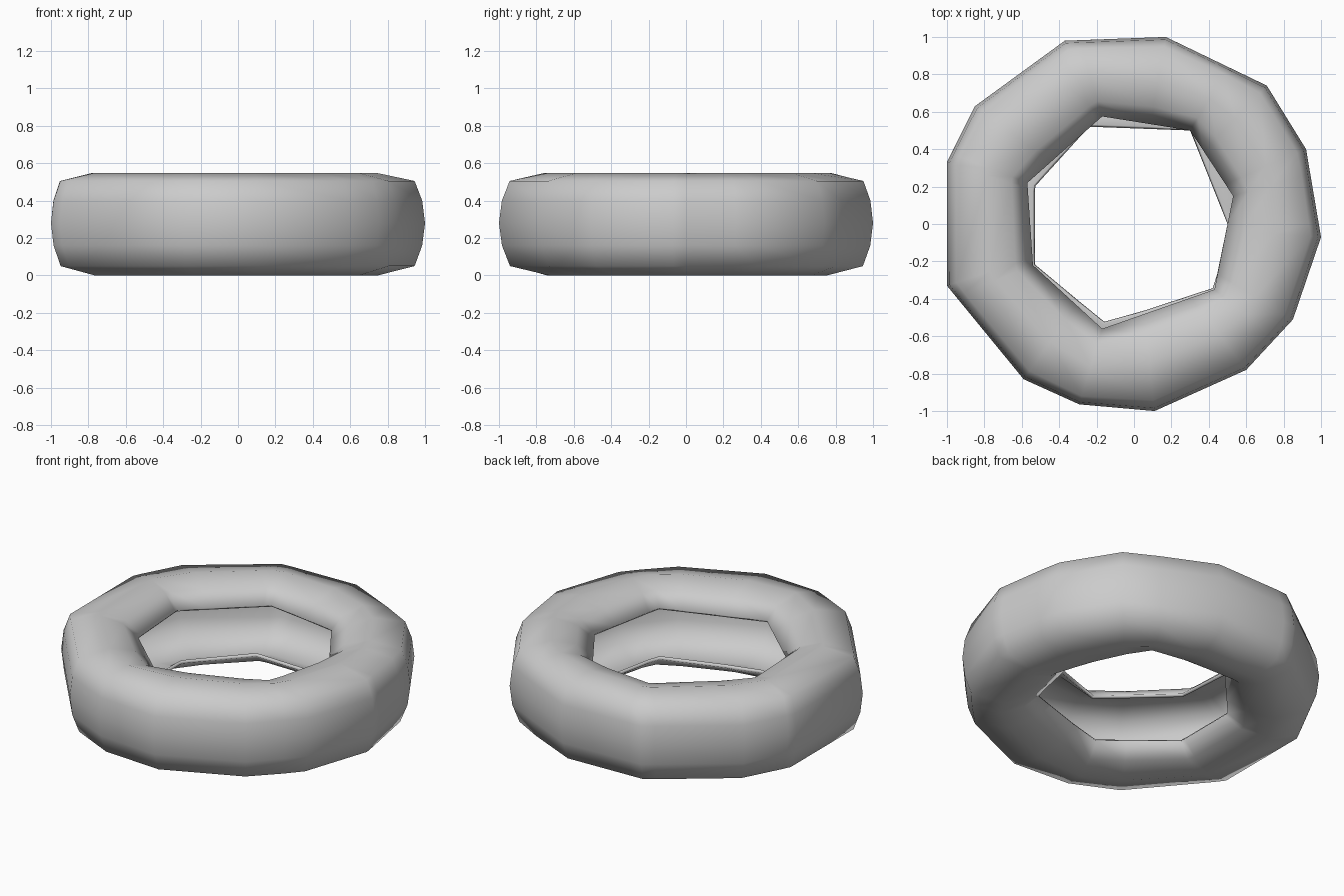
import bpy, bmesh, math
from mathutils import Vector

if "Cube" in bpy.data.objects:
    bpy.data.objects.remove(bpy.data.objects["Cube"])

# Irregular outlines of the hollow ring, seen from above
OUTER = [(1, -.07), (.92, .4), (.71, .74), (.17, 1), (-.37, .98), (-.85, .63), (-1, .33),
         (-1, -.33), (-.59, -.83), (-.28, -.97), (.11, -1), (.6, -.78), (.85, -.51)]
UPPER_LIP = [(.53, .15), (.3, .5), (-.17, .575), (-.57, .22), (-.54, -.22), (-.17, -.56), (.43, -.35)]
LOWER_LIP = [(.5, .0), (.43, -.34), (-.15, -.53), (-.53, -.22), (-.53, .2), (-.24, .52), (.3, .5)]
# Open section, from the upper lip round to the lower lip: fraction towards the outside, height
SECTION = [(0, .43), (.2, .51), (.5, .547), (.89, .505), (.97, .4), (1, .28),
           (.97, .16), (.89, .05), (.5, .0), (.2, .04), (0, .11)]


def radius_at(outline, a):
    """Distance from the centre to the outline in direction a."""
    d = Vector((math.cos(a), math.sin(a)))
    for i, p in enumerate(outline):
        p, q = Vector(p), Vector(outline[(i + 1) % len(outline)])
        e = q - p
        den = d.x * e.y - d.y * e.x
        if abs(den) < 1e-9:
            continue
        r = (p.x * e.y - p.y * e.x) / den
        s = (p.x * d.y - p.y * d.x) / den
        if r > 0 and -1e-6 <= s <= 1 + 1e-6:
            return r


# Tyre shell: one section at each corner of the outlines
angles = []
for a in sorted(math.atan2(y, x) for x, y in OUTER + UPPER_LIP + LOWER_LIP):
    if not angles or a - angles[-1] > .02:
        angles.append(a)
bm = bmesh.new()
rings = []
for a in angles:
    ro = radius_at(OUTER, a)
    ring = []
    for f, z in SECTION:
        ri = radius_at(UPPER_LIP if z > .28 else LOWER_LIP, a)
        r = ri + f * (ro - ri)
        ring.append(bm.verts.new((r * math.cos(a), r * math.sin(a), z)))
    rings.append(ring)
for i, ring in enumerate(rings):
    nxt = rings[(i + 1) % len(rings)]
    for j in range(len(SECTION) - 1):
        bm.faces.new((ring[j], ring[j + 1], nxt[j + 1], nxt[j])).smooth = True
bm.normal_update()
# Make the normals point outwards
if max(bm.faces, key=lambda f: f.calc_center_median().z).normal.z < 0:
    bmesh.ops.reverse_faces(bm, faces=bm.faces)
mesh = bpy.data.meshes.new("tyre_shell")
bm.to_mesh(mesh)
bm.free()
tyre = bpy.data.objects.new("tyre_shell", mesh)
bpy.context.collection.objects.link(tyre)

# Thin wall, thickened inwards
wall = tyre.modifiers.new("wall", 'SOLIDIFY')
wall.thickness = .02
wall.offset = -1
